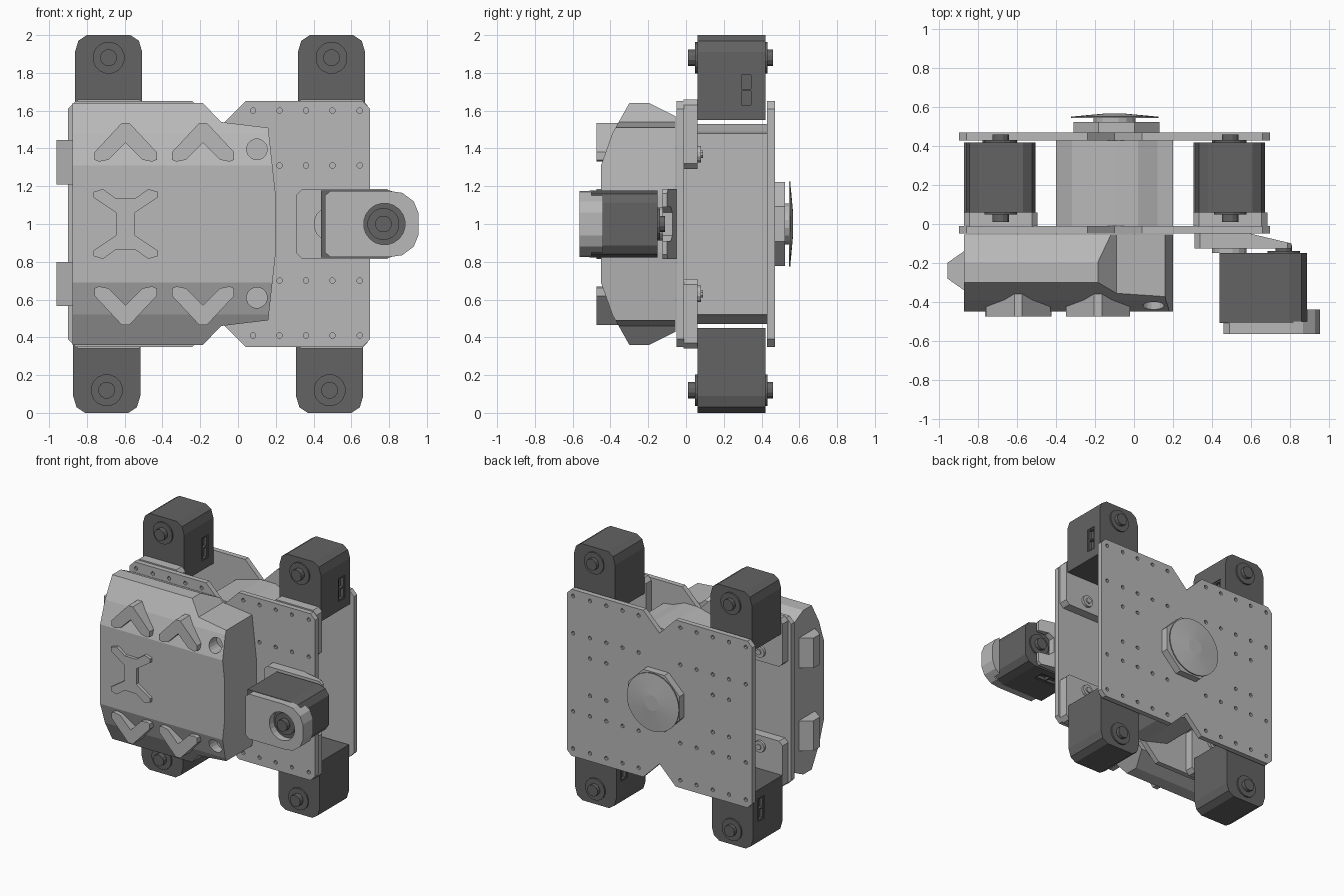
import bpy, bmesh, math
from mathutils import Matrix, Vector

if "Cube" in bpy.data.objects:
    bpy.data.objects.remove(bpy.data.objects["Cube"])


def material(name, v):
    m = bpy.data.materials.new(name)
    m.use_nodes = True
    m.diffuse_color = (v, v, v, 1)
    m.node_tree.nodes["Principled BSDF"].inputs["Base Color"].default_value = (v, v, v, 1)
    return m


LIGHT = material("light_grey", 0.48)
DARK = material("dark_grey", 0.125)


def finish(name, bm, mat):
    bmesh.ops.recalc_face_normals(bm, faces=bm.faces)
    me = bpy.data.meshes.new(name)
    bm.to_mesh(me)
    bm.free()
    me.materials.append(mat)
    ob = bpy.data.objects.new(name, me)
    bpy.context.collection.objects.link(ob)
    return ob


def add_prism(bm, pts, axis, lo, hi):
    """Extrude a 2D outline along one axis."""
    def place(p, t):
        return {"x": (t, p[0], p[1]), "y": (p[0], t, p[1]), "z": (p[0], p[1], t)}[axis]
    a = [bm.verts.new(place(p, lo)) for p in pts]
    b = [bm.verts.new(place(p, hi)) for p in pts]
    bm.faces.new(a)
    bm.faces.new(b[::-1])
    for i in range(len(pts)):
        j = (i + 1) % len(pts)
        bm.faces.new((a[i], a[j], b[j], b[i]))


def prism(name, pts, axis, lo, hi, mat=LIGHT):
    bm = bmesh.new()
    add_prism(bm, pts, axis, lo, hi)
    return finish(name, bm, mat)


def ngon(x, z, r, n=16):
    return [(x + r * math.cos(math.tau * (i + .5) / n), z + r * math.sin(math.tau * (i + .5) / n))
            for i in range(n)]


def rect(x0, x1, z0, z1, c=0.0):
    if c == 0:
        return [(x0, z0), (x1, z0), (x1, z1), (x0, z1)]
    return [(x0 + c, z0), (x1 - c, z0), (x1, z0 + c), (x1, z1 - c),
            (x1 - c, z1), (x0 + c, z1), (x0, z1 - c), (x0, z0 + c)]


def mirror_z(pts):
    """Close a right-to-left upper outline with its reflection about z = 1."""
    return pts + [(x, 2 - z) for x, z in reversed(pts)]


def boolean(ob, cutter, op="DIFFERENCE"):
    mod = ob.modifiers.new("cut", "BOOLEAN")
    mod.operation, mod.object, mod.solver = op, cutter, "EXACT"
    bpy.context.view_layer.update()
    me = bpy.data.meshes.new_from_object(ob.evaluated_get(bpy.context.evaluated_depsgraph_get()))
    ob.modifiers.clear()
    ob.data = me
    bpy.data.objects.remove(cutter)


# Front and back plates: chamfered halves meeting at a notch, with blind screw holes
MID = -0.1
for side, s in (("left", 1), ("right", -1)):
    outline = mirror_z([(MID + s * x, z) for x, z in
                        ((.80, 1.61), (.76, 1.65), (.14, 1.65), (0, 1.51))])
    for face, y0, y1, yh in (("front", -.05, -.01, -.05), ("back", .43, .47, .47)):
        plate = prism(f"{face}_plate_{side}", outline, "y", y0, y1)
        bm = bmesh.new()
        rows = [(x, z) for z in (1.6, 1.31, .7, .41) for x in (.18, .32, .46, .6, .745)]
        rows += [(x, z) for z in (1.15, .86) for x in (.46, .6)]
        for x, z in rows:
            add_prism(bm, ngon(MID + s * x, z, .015, 8), "y", yh - .022, yh + .022)
        boolean(plate, finish("holes", bm, LIGHT))

# Central body between the plates
prism("body_core", mirror_z([(.2, 1.48), (.12, 1.49), (.02, 1.53), (-.1, 1.53),
                             (-.32, 1.47), (-.4, 1.4)]), "y", -.01, .43)

# Round cap on the back
prism("cap_base", ngon(-.09, 1, .24, 8), "y", .47, .525)
prism("cap_neck", ngon(-.1, 1, .11, 16), "y", .525, .55)
bm = bmesh.new()
bmesh.ops.create_cone(bm, cap_ends=True, segments=32, radius1=.225, radius2=.225, depth=.008)
bmesh.ops.create_cone(bm, cap_ends=True, segments=32, radius1=.222, radius2=.06, depth=.015,
                      matrix=Matrix.Translation((0, 0, .0115)))
bmesh.ops.transform(bm, verts=bm.verts, matrix=Matrix.Translation((-.1, .548, 1))
                    @ Matrix.Rotation(-math.pi / 2, 4, "X"))
finish("cap_disc", bm, LIGHT)


# Motors: chamfered tip, double-ended shaft, connector slots on one side
def motor(name, x, z, turn, y0):
    half = [(.178, -.45), (.178, -.09), (.16, -.03), (.115, 0)]
    body = prism(name, half + [(-u, v) for u, v in reversed(half)], "y", 0, .36, DARK)
    frame = prism("slot", rect(.22, .30, -.38, -.20), "x", .172, .2)
    boolean(body, frame)
    bm = bmesh.new()
    for v in (-.37, -.285):
        add_prism(bm, rect(.235, .285, v, v + .075), "x", .15, .2)
    boolean(body, finish("pins", bm, DARK))
    hub = prism(name + "_hub", ngon(0, -.12, .085), "y", -.012, .372, DARK)
    shaft = prism(name + "_shaft", ngon(0, -.12, .045, 12), "y", -.05, .40, DARK)
    for ob in (body, hub, shaft):
        ob.matrix_world = Matrix.Translation((x, y0, z)) @ Matrix.Rotation(turn, 4, "Y")


for x, side in ((-.685, "right"), (.495, "left")):
    motor(f"upper_motor_{side}", x, 2.0, 0, .06)
    motor(f"lower_motor_{side}", x - .01, 0, math.pi, .06)
    # Mounting brackets in front of each motor
    for z0, level in ((1.29, "upper"), (.34, "lower")):
        prism(f"{level}_bracket_{side}", rect(x - .19, x + .19, z0, z0 + .37, .03), "y", -.012, .06)
        zb = z0 + (.08 if level == "upper" else .29)
        prism(f"{level}_bracket_bolt_{side}", ngon(x, zb, .045, 12), "y", .06, .08)
        prism(f"{level}_bracket_bolt_head_{side}", ngon(x, zb, .022, 8), "y", .08, .09)

# Armoured front shell: side profile trimmed by a front outline
shell = prism("shell", mirror_z([(-.055, 1.57), (-.195, 1.64), (-.3, 1.64), (-.39, 1.48),
                                 (-.45, 1.31)]), "x", -.875, .3)
trim = prism("trim", mirror_z([(.2, 1.15), (.16, 1.51), (-.09, 1.54), (-.19, 1.645), (-1, 1.645)]),
             "y", -.6, .1)
boolean(shell, trim, "INTERSECT")
for z in (1.395, .61):
    boolean(shell, prism("recess", ngon(.1, z, .055), "y", -.6, -.33))

# Raised chevrons and cross emblem on the shell
chevron = [(-.165, 1.34), (-.165, 1.38), (-.02, 1.535), (.02, 1.535), (.165, 1.38),
           (.165, 1.34), (.14, 1.33), (.09, 1.34), (0, 1.43), (-.09, 1.34), (-.14, 1.33)]
for x, side in ((-.595, "outer"), (-.185, "inner")):
    up = [(x + u, z) for u, z in chevron]
    prism(f"upper_chevron_{side}", up, "y", -.475, -.3)
    prism(f"lower_chevron_{side}", [(u, 2 - z) for u, z in up], "y", -.475, -.3)
arm = [(.05, 1.06), (.17, 1.14), (.17, 1.17), (.12, 1.185), (.05, 1.135)]
half = arm + [(-u, z) for u, z in reversed(arm)]
prism("cross_emblem", [(u - .595, z) for u, z in mirror_z(half)], "y", -.475, -.4)

# Side blocks on the shell
for z, level in ((1.21, "upper"), (.565, "lower")):
    prism(f"side_block_{level}", [(-.86, -.13), (-.96, -.2), (-.96, -.28), (-.86, -.35)],
          "z", z, z + .235)

# Side arm: rear fork, motor and front bracket
fork = prism("arm_fork", mirror_z([(.69, 1.06), (.73, 1.09), (.83, 1.09), (.83, 1.14), (.79, 1.185),
                                   (.34, 1.185), (.31, 1.155)]), "y", -.2, .1)
boolean(fork, prism("taper", [(.25, -.05), (.6, -.05), (.81, -.1), (.81, -.125), (.25, -.125)],
                    "z", .5, 1.5), "INTERSECT")
prism("arm_boss", ngon(.49, 1, .09), "y", -.15, -.12)
motor("arm_motor", .89, 1, math.pi / 2, -.51)
edge = mirror_z([(.955, 1.06), (.93, 1.12), (.87, 1.165), (.8, 1.175), (.49, 1.175), (.46, 1.15)])
front = prism("arm_front_bracket", edge, "y", -.565, -.5)
boolean(front, prism("bore", ngon(.775, 1, .11, 20), "y", -.7, -.4))
prism("arm_bracket_lip", mirror_z([(.955, 1.06), (.93, 1.12), (.89, 1.15)]), "y", -.5, -.44)
